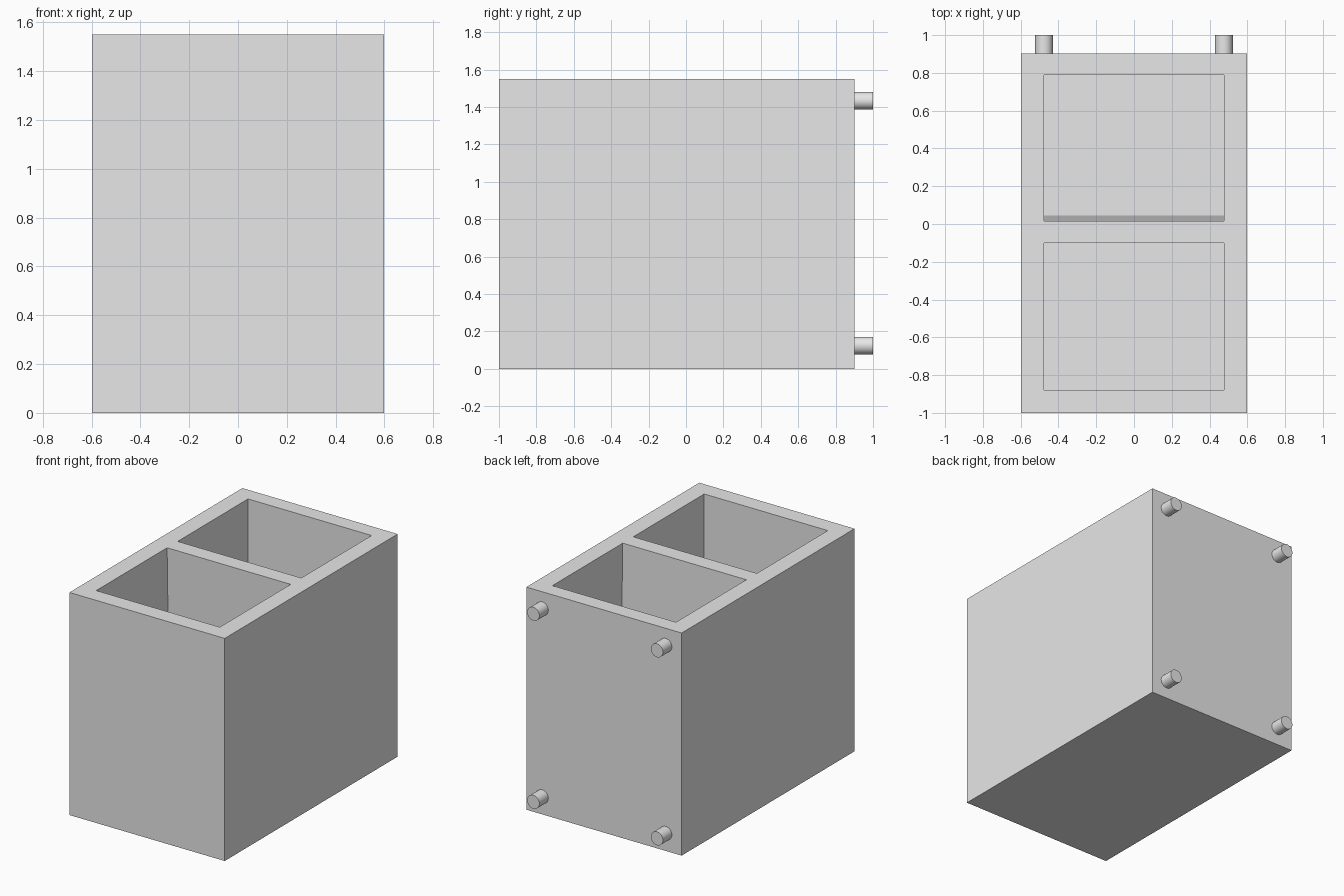
import bpy
import bmesh
from math import radians
from mathutils import Matrix

if "Cube" in bpy.data.objects:
    bpy.data.objects.remove(bpy.data.objects["Cube"], do_unlink=True)

HEIGHT, HALF_W, FRONT, BACK = 1.55, 0.598, -1.0, 0.902
FLOOR, POCKET_W = 0.12, 0.476
LEAN = 0.03  # how far the divider slopes backward at its foot

grey = bpy.data.materials.new("Light grey")
grey.use_nodes = True
grey.diffuse_color = (0.8, 0.8, 0.8, 1)
grey.node_tree.nodes["Principled BSDF"].inputs["Base Color"].default_value = (0.8, 0.8, 0.8, 1)


def prism(name, half_w, profile):
    """Extrude a side profile of (y, z) points across the width."""
    bm = bmesh.new()
    face = bm.faces.new([bm.verts.new((-half_w, y, z)) for y, z in profile])
    ext = bmesh.ops.extrude_face_region(bm, geom=[face])
    moved = [v for v in ext["geom"] if isinstance(v, bmesh.types.BMVert)]
    bmesh.ops.translate(bm, verts=moved, vec=(2 * half_w, 0, 0))
    bmesh.ops.recalc_face_normals(bm, faces=bm.faces)
    mesh = bpy.data.meshes.new(name)
    bm.to_mesh(mesh)
    bm.free()
    mesh.materials.append(grey)
    obj = bpy.data.objects.new(name, mesh)
    bpy.context.collection.objects.link(obj)
    return obj


# Outer box
box = prism("box_body", HALF_W, [(FRONT, 0), (BACK, 0), (BACK, HEIGHT), (FRONT, HEIGHT)])

# Two open pockets, with a slanted divider left between them
over = 0.1
rise = LEAN * over / (HEIGHT - FLOOR)
top = HEIGHT + over
pockets = {
    "front_pocket_cutter": [(-0.88, FLOOR), (-0.1 + LEAN, FLOOR), (-0.1 - rise, top), (-0.88, top)],
    "back_pocket_cutter": [(0.016 + LEAN, FLOOR), (0.79, FLOOR), (0.79, top), (0.016 - rise, top)],
}
for name, profile in pockets.items():
    cutter = prism(name, POCKET_W, profile)
    cutter.hide_render = True
    mod = box.modifiers.new(name, "BOOLEAN")
    mod.operation, mod.solver, mod.object = "DIFFERENCE", "EXACT", cutter
    bpy.context.view_layer.objects.active = box
    bpy.ops.object.modifier_apply(modifier=name)
    bpy.data.objects.remove(cutter, do_unlink=True)

# Four round pegs on the back
for side, x in (("right", -0.476), ("left", 0.476)):
    for level, z in (("lower", 0.124), ("upper", 1.433)):
        bpy.ops.mesh.primitive_cylinder_add(vertices=32, radius=0.047, depth=1 - BACK)
        peg = bpy.context.object
        peg.name = f"{level}_{side}_peg"
        peg.data.transform(Matrix.Rotation(radians(90), 4, "X"))
        peg.location = (x, (1 + BACK) / 2, z)
        peg.data.materials.append(grey)
        bpy.ops.object.shade_smooth_by_angle(angle=radians(30))
